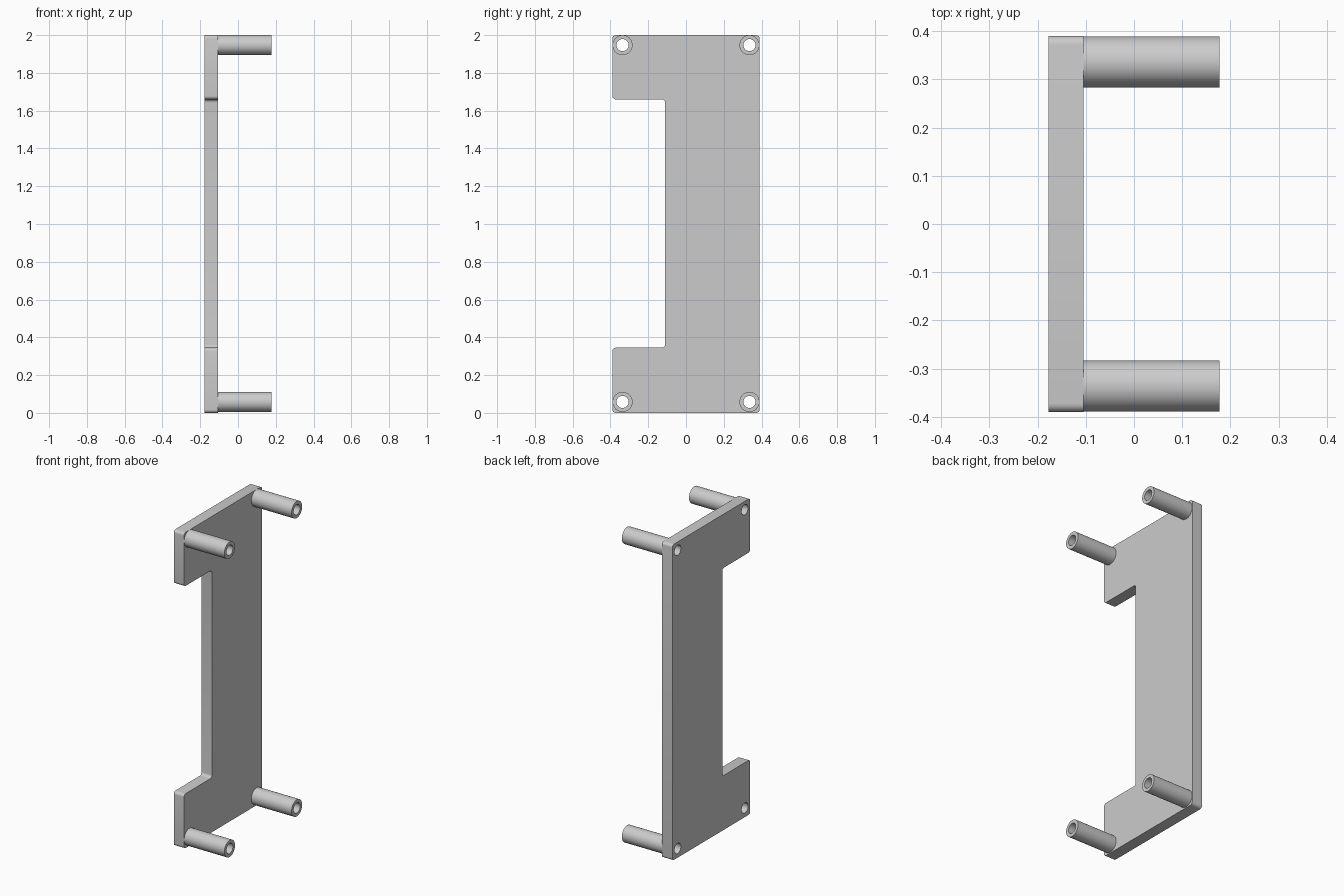
import bpy, bmesh, math
from mathutils import Matrix

if "Cube" in bpy.data.objects:
    bpy.data.objects.remove(bpy.data.objects["Cube"], do_unlink=True)

# Main sizes
BACK, FACE, TIP = -0.177, -0.105, 0.177
HALF_DEPTH, HEIGHT = 0.39, 2.0
NOTCH_Y, NOTCH_LOW, NOTCH_HIGH = -0.11, 0.345, 1.66
OUTER, BORE, SIDES = 0.053, 0.032, 48
CENTRES = [(y, z) for y in (-0.336, 0.336) for z in (0.058, 1.947)]

grey = bpy.data.materials.new("plain grey")
grey.use_nodes = True
colour = (0.6, 0.6, 0.6, 1)
grey.diffuse_color = colour
grey.node_tree.nodes["Principled BSDF"].inputs["Base Color"].default_value = colour


def make_object(name, bm):
    bmesh.ops.recalc_face_normals(bm, faces=bm.faces)
    mesh = bpy.data.meshes.new(name)
    bm.to_mesh(mesh)
    bm.free()
    mesh.materials.append(grey)
    obj = bpy.data.objects.new(name, mesh)
    bpy.context.collection.objects.link(obj)
    return obj


def select_only(obj):
    bpy.ops.object.select_all(action='DESELECT')
    obj.select_set(True)
    bpy.context.view_layer.objects.active = obj


def smooth(obj):
    select_only(obj)
    bpy.ops.object.shade_smooth_by_angle(angle=math.radians(30))


# Notched plate with rounded corners
outline = [(-HALF_DEPTH, 0), (HALF_DEPTH, 0), (HALF_DEPTH, HEIGHT), (-HALF_DEPTH, HEIGHT),
           (-HALF_DEPTH, NOTCH_HIGH), (NOTCH_Y, NOTCH_HIGH),
           (NOTCH_Y, NOTCH_LOW), (-HALF_DEPTH, NOTCH_LOW)]
bm = bmesh.new()
bm.faces.new([bm.verts.new((BACK, y, z)) for y, z in outline])
bmesh.ops.bevel(bm, geom=bm.verts[:], offset=0.018, segments=6, profile=0.5, affect='VERTICES')
extruded = bmesh.ops.extrude_face_region(bm, geom=bm.faces[:])["geom"]
bmesh.ops.translate(bm, vec=(FACE - BACK, 0, 0),
                    verts=[v for v in extruded if isinstance(v, bmesh.types.BMVert)])
plate = make_object("mounting_plate", bm)

# Screw holes through the plate
bm = bmesh.new()
for y, z in CENTRES:
    place = Matrix.Translation(((BACK + FACE) / 2, y, z)) @ Matrix.Rotation(math.pi / 2, 4, 'Y')
    bmesh.ops.create_cone(bm, cap_ends=True, segments=SIDES, radius1=BORE, radius2=BORE,
                          depth=0.2, matrix=place)
cutter = make_object("hole_cutter", bm)
cutter.hide_render = True
cut = plate.modifiers.new("screw holes", 'BOOLEAN')
cut.operation = 'DIFFERENCE'
cut.solver = 'EXACT'
cut.object = cutter
select_only(plate)
bpy.ops.object.modifier_apply(modifier=cut.name)
bpy.data.objects.remove(cutter, do_unlink=True)
smooth(plate)


# Hollow standoffs
def standoff(name, y, z):
    bm = bmesh.new()
    section = [(FACE, BORE), (TIP, BORE), (TIP, OUTER), (FACE, OUTER)]
    rings = []
    for x, radius in section:
        angles = [math.tau * i / SIDES for i in range(SIDES)]
        rings.append([bm.verts.new((x, y + radius * math.cos(a), z + radius * math.sin(a)))
                      for a in angles])
    for k in range(3):
        for i in range(SIDES):
            j = (i + 1) % SIDES
            bm.faces.new((rings[k][i], rings[k][j], rings[k + 1][j], rings[k + 1][i]))
    smooth(make_object(name, bm))


for y, z in CENTRES:
    standoff(("upper" if z > 1 else "lower") + ("_back" if y > 0 else "_front") + "_standoff", y, z)
